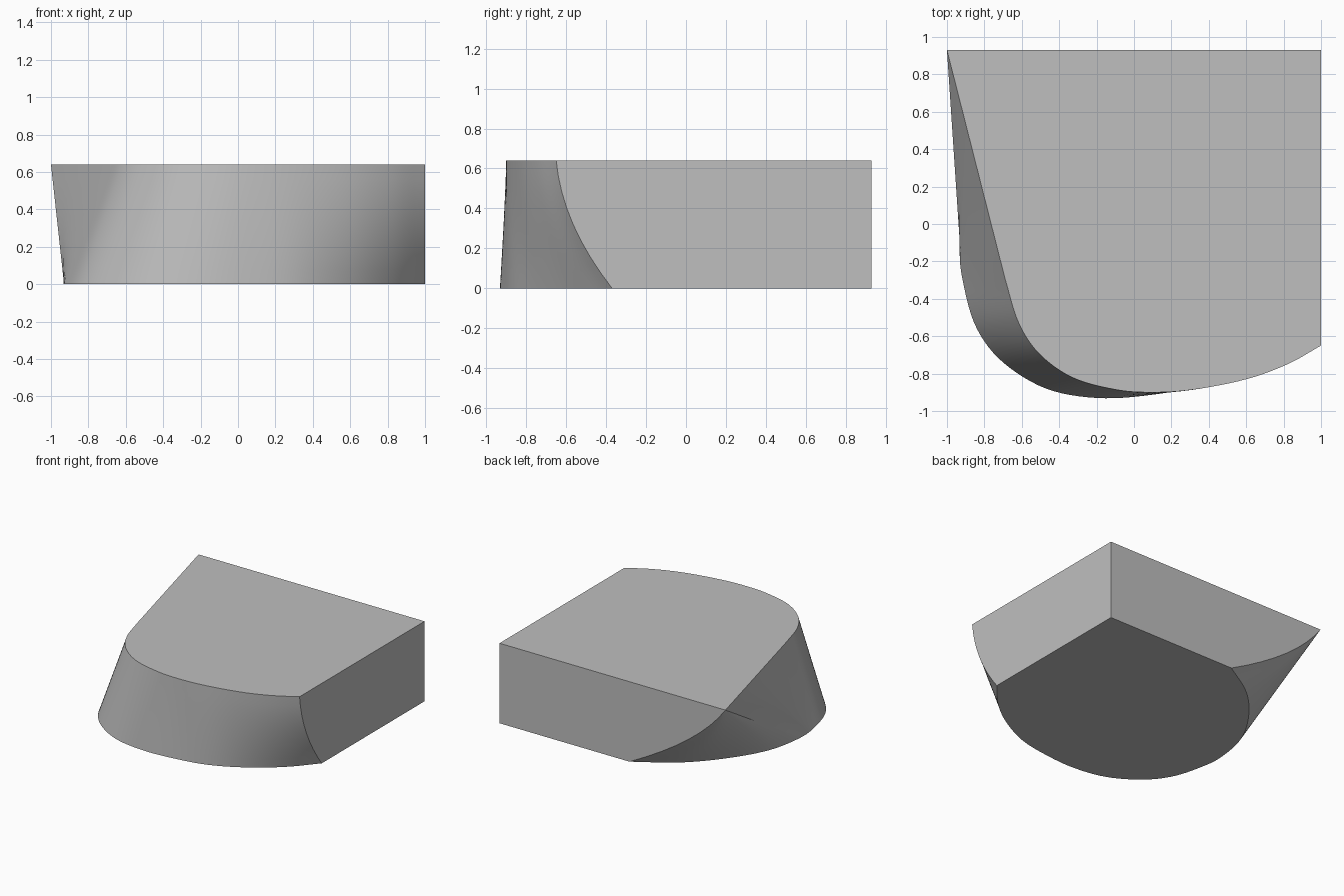
import bpy, bmesh, math
from mathutils import Vector

cube = bpy.data.objects.get("Cube")
if cube:
    bpy.data.objects.remove(cube, do_unlink=True)

HEIGHT, BACK, SIDE = 0.64, 0.93, 1.0
STEPS, LAYERS = 6, 8


def spline(points, steps):
    """Smooth curve passing through 2D points."""
    p = [Vector(q) for q in points]
    p = [2 * p[0] - p[1]] + p + [2 * p[-1] - p[-2]]
    out = []
    for a, b, c, d in zip(p, p[1:], p[2:], p[3:]):
        for i in range(steps):
            t = i / steps
            out.append(0.5 * (2 * b + (c - a) * t + (2 * a - 5 * b + 4 * c - d) * t * t
                              + (3 * b - a - 3 * c + d) * t ** 3))
    return out + [p[-2]]


# Lower rim, from the back face round to the side face
lower = spline([(-.15, .93), (-.46, .73), (-.70, .47), (-.87, .18), (-.93, -.12),
                (-.91, -.33), (-.84, -.56), (-.70, -.74), (-.47, -.88), (-.20, -.93),
                (.08, -.915), (.35, -.86), (.62, -.725), (.83, -.56), (1, -.37)], STEPS)

# Upper rim: a pointed corner, a straight run, then the rounded front
corner, bend = Vector((-SIDE, BACK)), Vector((-.69, -.29))
upper = [corner.copy() for _ in range(4 * STEPS)]
upper += [corner.lerp(bend, i / STEPS) for i in range(STEPS)]
upper += spline([bend, (-.62, -.52), (-.51, -.69), (-.33, -.82), (-.10, -.885),
                 (.10, -.90), (.32, -.885), (.60, -.83), (.82, -.75), (1, -.65)], STEPS)


def wall_point(i, s):
    """Wall between the rims, bulging outward towards both ends."""
    last = len(lower) - 1
    p = lower[i].lerp(upper[i], s)
    arc = 4 * s * (1 - s)
    p.x -= 0.10 * arc * max(0, 1 - i / (3 * STEPS)) ** 1.5
    p.y -= 0.055 * arc * max(0, 1 - (last - i) / (4 * STEPS)) ** 1.5
    return (p.x, p.y, HEIGHT * s)


bm = bmesh.new()
cols = [[bm.verts.new(wall_point(i, k / LAYERS)) for k in range(LAYERS + 1)]
        for i in range(len(lower))]

# Curved wall
for a, b in zip(cols, cols[1:]):
    for k in range(LAYERS):
        bm.faces.new((a[k], b[k], b[k + 1], a[k + 1]))

# Flat bottom, top, back and side
low = bm.verts.new((SIDE, BACK, 0))
high = bm.verts.new((SIDE, BACK, HEIGHT))
bm.faces.new([c[0] for c in cols] + [low])
bm.faces.new([c[-1] for c in cols] + [high])
bm.faces.new(cols[0] + [high, low])
bm.faces.new(cols[-1] + [high, low])
bmesh.ops.remove_doubles(bm, verts=bm.verts, dist=0.0005)
bmesh.ops.recalc_face_normals(bm, faces=bm.faces)

mesh = bpy.data.meshes.new("rounded_block")
bm.to_mesh(mesh)
bm.free()
block = bpy.data.objects.new("rounded_block", mesh)
bpy.context.collection.objects.link(block)

# Plain grey
grey = bpy.data.materials.new("plain_grey")
grey.use_nodes = True
colour = (0.52, 0.52, 0.52, 1)
grey.diffuse_color = colour
grey.node_tree.nodes["Principled BSDF"].inputs["Base Color"].default_value = colour
mesh.materials.append(grey)

bpy.ops.object.select_all(action='DESELECT')
block.select_set(True)
bpy.context.view_layer.objects.active = block
bpy.ops.object.shade_smooth_by_angle(angle=math.radians(22))
